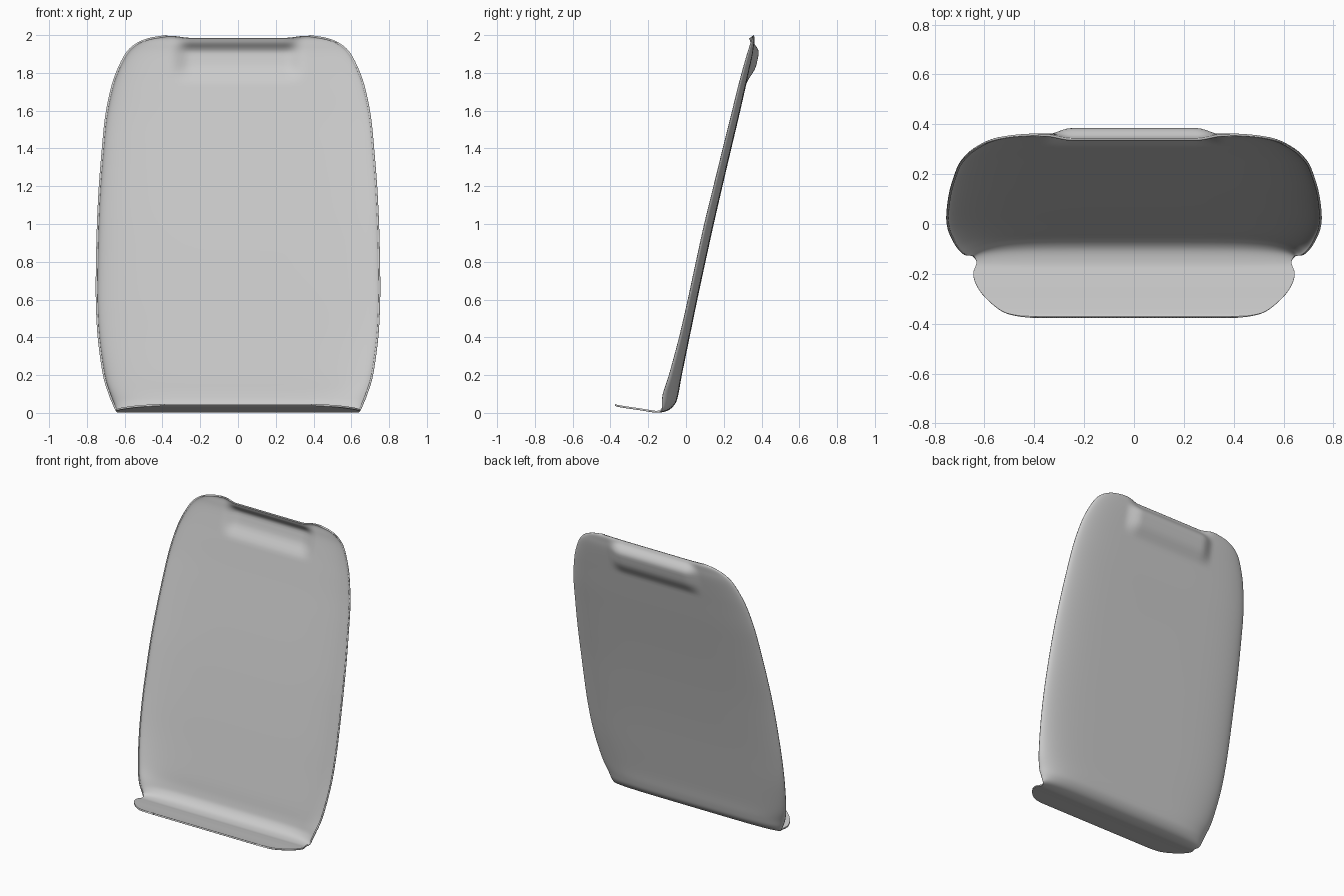
import bpy
import bmesh
import math
from mathutils import Vector

cube = bpy.data.objects.get("Cube")
if cube:
    bpy.data.objects.remove(cube, do_unlink=True)

COLUMNS, STEPS = 80, 5

# Centre profile from lip to top rim: depth y, height z, half width, forward side curl
PROFILE = [Vector(p) for p in (
    (-.375, .043, .39, 0), (-.368, .039, .47, 0), (-.35, .035, .53, 0),
    (-.30, .027, .592, 0), (-.25, .02, .63, 0), (-.2, .012, .645, 0),
    (-.155, .006, .632, 0), (-.10, .016, .645, .03), (-.062, .05, .66, .065),
    (-.045, .1, .68, .077), (-.027, .2, .71, .063), (.014, .4, .738, .05),
    (.055, .6, .748, .045), (.098, .8, .747, .045), (.142, 1, .742, .045),
    (.188, 1.2, .732, .042), (.235, 1.4, .716, .04), (.273, 1.56, .7, .038),
    (.305, 1.7, .673, .036), (.328, 1.8, .642, .033), (.35, 1.9, .592, .027),
    (.357, 1.95, .54, .018), (.36, 1.98, .47, .01), (.356, 1.995, .38, .002),
)]


def smoothstep(low, high, value):
    t = min(max((value - low) / (high - low), 0), 1)
    return t * t * (3 - 2 * t)


def smooth_rows(points):
    """Catmull-Rom interpolation through the profile rows."""
    rows = []
    last = len(points) - 1
    for i in range(last):
        a, b = points[max(i - 1, 0)], points[i]
        c, d = points[i + 1], points[min(i + 2, last)]
        for s in range(STEPS):
            t = s / STEPS
            rows.append((2 * b + (c - a) * t + (2 * a - 5 * b + 4 * c - d) * t ** 2
                         + (3 * b - a - 3 * c + d) * t ** 3) / 2)
    return rows + [points[last]]


def shell_point(row, t):
    y, z, half_width, curl = row
    u = math.sin(t * math.pi / 2)
    x = u * half_width
    y -= curl * (1 - math.sqrt(max(1 - u ** 6, 0)))
    # Grip pocket pushed backwards, with its rim rolled forwards
    grip = 1 - smoothstep(.25, .36, abs(x))
    y += grip * (.03 * smoothstep(1.74, 1.84, z) - .047 * smoothstep(1.9, 1.99, z))
    z -= grip * .011 * smoothstep(1.93, 1.99, z)
    return x, y, z


# Curved back panel flowing into the front lip
bm = bmesh.new()
grid = [[bm.verts.new(shell_point(row, 2 * i / COLUMNS - 1)) for i in range(COLUMNS + 1)]
        for row in smooth_rows(PROFILE)]
for low, high in zip(grid, grid[1:]):
    for i in range(COLUMNS):
        bm.faces.new((low[i], low[i + 1], high[i + 1], high[i]))
mesh = bpy.data.meshes.new("curved_panel")
bm.to_mesh(mesh)
bm.free()
panel = bpy.data.objects.new("curved_panel", mesh)
bpy.context.collection.objects.link(panel)

# Thin sheet thickness
sheet = panel.modifiers.new("sheet_thickness", "SOLIDIFY")
sheet.thickness = .01
sheet.offset = 0

bpy.context.view_layer.objects.active = panel
panel.select_set(True)
bpy.ops.object.shade_smooth_by_angle(angle=math.radians(50))
